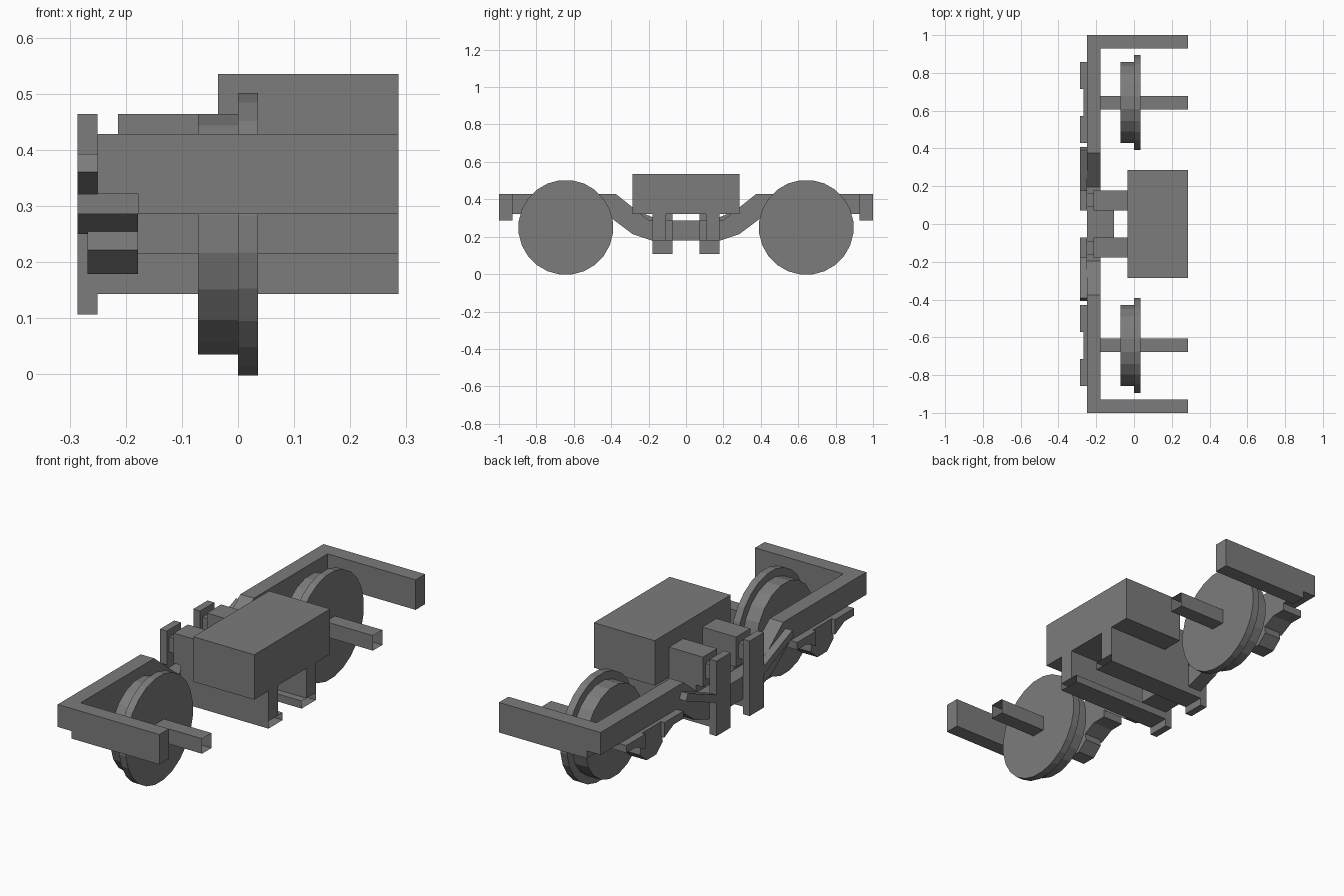
import bpy, bmesh, math
from mathutils import Matrix

U = 1 / 28  # modelling grid unit

cube = bpy.data.objects.get("Cube")
if cube:
    bpy.data.objects.remove(cube, do_unlink=True)

grey = bpy.data.materials.new("steel grey")
grey.use_nodes = True
grey.diffuse_color = (0.2, 0.2, 0.2, 1)
grey.node_tree.nodes["Principled BSDF"].inputs["Base Color"].default_value = (0.2, 0.2, 0.2, 1)


def finish(name, bm):
    """Scale from grid units and add the object to the scene."""
    bmesh.ops.recalc_face_normals(bm, faces=bm.faces)
    bmesh.ops.scale(bm, vec=(U, U, U), verts=bm.verts)
    mesh = bpy.data.meshes.new(name)
    bm.to_mesh(mesh)
    bm.free()
    mesh.materials.append(grey)
    obj = bpy.data.objects.new(name, mesh)
    bpy.context.collection.objects.link(obj)
    return obj


def extrude(name, profile, x0, x1, open_end=False):
    """Extrude a (y, z) outline along x; optionally leave the +x end open."""
    bm = bmesh.new()
    face = bm.faces.new([bm.verts.new((x0, y, z)) for y, z in profile])
    out = bmesh.ops.extrude_face_region(bm, geom=[face])["geom"]
    bmesh.ops.translate(bm, vec=(x1 - x0, 0, 0),
                        verts=[g for g in out if isinstance(g, bmesh.types.BMVert)])
    finish_bm = bm
    if open_end:
        bmesh.ops.recalc_face_normals(bm, faces=bm.faces)
        caps = [f for f in bm.faces if all(abs(v.co.x - x1) < 1e-4 for v in f.verts)]
        bmesh.ops.delete(bm, geom=caps, context='FACES_ONLY')
    return finish(name, finish_bm)


def box(name, x, y, z, open_end=False):
    profile = [(y[0], z[0]), (y[1], z[0]), (y[1], z[1]), (y[0], z[1])]
    return extrude(name, profile, x[0], x[1], open_end)


def disc(name, y, radius, sides, x0, x1):
    """Flat-topped polygonal disc around an axle line at height 7."""
    r = radius / math.cos(math.pi / sides)
    ring = [math.tau * (i + 0.5) / sides for i in range(sides)]
    return extrude(name, [(y + r * math.sin(a), 7 + r * math.cos(a)) for a in ring], x0, x1)


# Drop-centre side frame, outlined on one half and mirrored
top = [(28, 12), (10.5, 12), (5.5, 8)]
bottom = [(5, 5), (8, 6), (12, 9), (28, 9)]
half = top + bottom
outline = top + [(-y, z) for y, z in reversed(top)]
outline += [(-y, z) for y, z in reversed(bottom)] + bottom
extrude("side_frame", outline, -7, -5)

# Central bolster and inner frame block
box("bolster", (-1, 8), (-8, 8), (9, 15))
box("centre_block", (-5, -3), (-2, 2), (5, 8))

for s, end in ((-1, "front"), (1, "rear")):
    def span(a, b):
        return tuple(sorted((s * a, s * b)))

    def flip(points):
        return [(s * y, z) for y, z in points]

    # End beam
    box(end + "_end_beam", (-5, 8), span(26, 28), (8, 12))

    # Wheel and axle
    disc(end + "_wheel_tread", s * 18, 6, 20, -2, 0)
    disc(end + "_wheel_flange", s * 18, 7.05, 24, 0, 1)
    box(end + "_axle", (-5, 8), span(17, 19), (6, 8), open_end=True)

    # Axle box with rounded bottom, carried between two spring seats
    axle_box = [(16, 9), (15.6, 6.2), (17, 5), (19, 5), (20.4, 6.2), (20, 9)]
    extrude(end + "_axle_box", flip(axle_box), -7.5, -5)
    for m, side in ((-1, "inner"), (1, "outer")):
        seat = [(18 + m * y, z) for y, z in ((2, 9), (6, 9), (6, 8), (4, 8), (2, 7))]
        extrude(f"{end}_{side}_spring_seat", flip(seat), -8, -5)

    # Transom: web with a wider bottom flange
    box(end + "_transom_web", (-5, 8), span(3, 5), (5, 9))
    box(end + "_transom_flange", (-7, 8), span(2, 5), (4, 5), open_end=True)

    # Side bearer, its link and the outer hanger plate
    box(end + "_side_bearer", (-6, -1), span(2, 5), (9, 13))
    box(end + "_bearer_link", (-7, -6), span(2.5, 4.5), (10, 12))
    box(end + "_hanger", (-8, -7), span(2, 5), (3, 13))

    # Sloping strut on the outside of the frame
    strut = [(3.7, 6.9), (11.4, 10.1), (11, 11), (3.3, 7.8)]
    extrude(end + "_strut", flip(strut), -8, -7)
